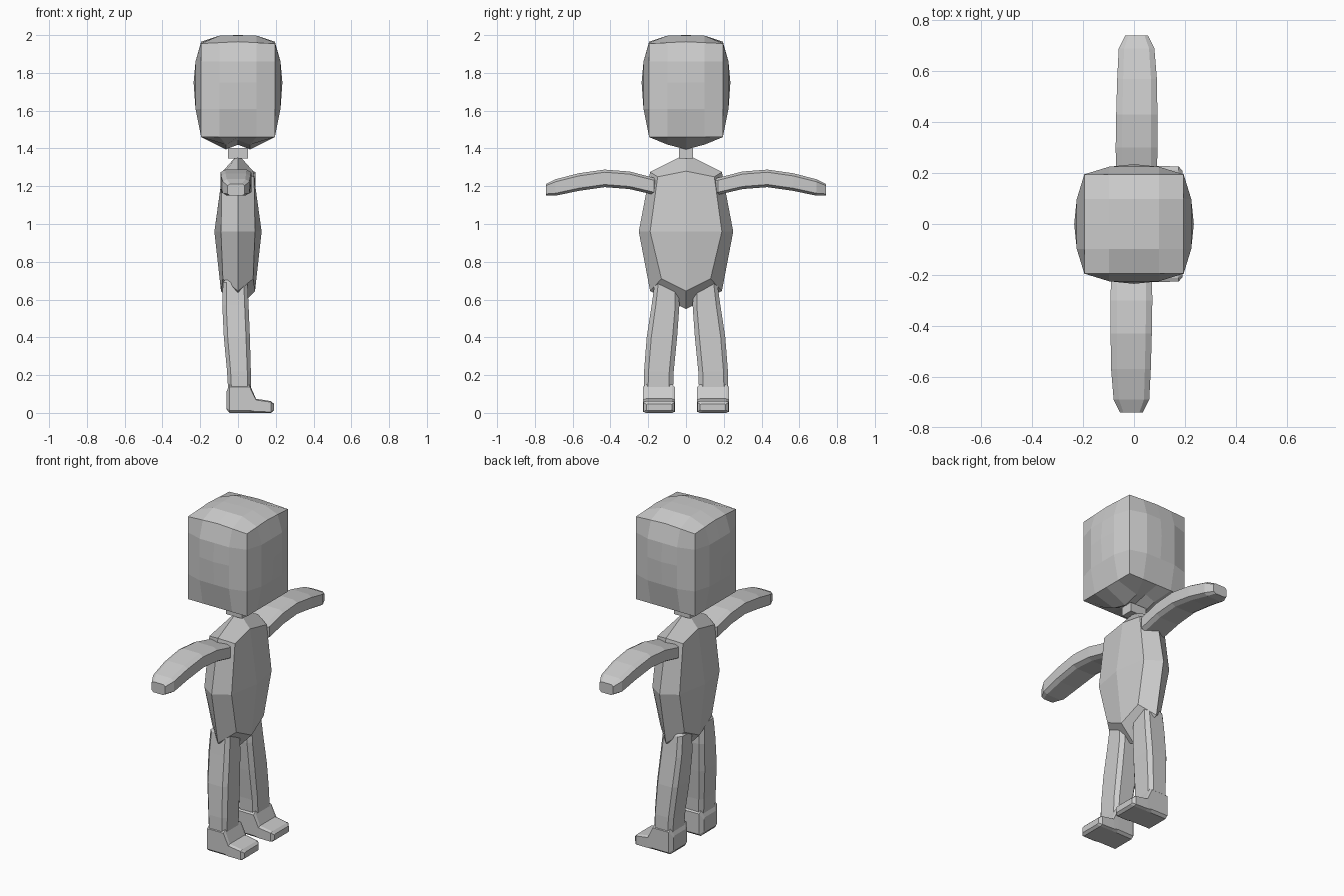
import bpy, bmesh

if "Cube" in bpy.data.objects:
    bpy.data.objects.remove(bpy.data.objects["Cube"])

grey = bpy.data.materials.new("plain grey")
grey.diffuse_color = (0.6, 0.6, 0.6, 1)
grey.use_nodes = True
grey.node_tree.nodes["Principled BSDF"].inputs["Base Color"].default_value = grey.diffuse_color


def finish(name, bm):
    bmesh.ops.recalc_face_normals(bm, faces=bm.faces)
    me = bpy.data.meshes.new(name)
    bm.to_mesh(me)
    bm.free()
    me.materials.append(grey)
    ob = bpy.data.objects.new(name, me)
    bpy.context.collection.objects.link(ob)
    return ob


def shaped_cube(name, cuts, shape):
    """Subdivided cube (-1..1) whose vertices are moved by shape(u, v, w)."""
    bm = bmesh.new()
    bmesh.ops.create_cube(bm, size=2)
    bmesh.ops.subdivide_edges(bm, edges=bm.edges[:], cuts=cuts, use_grid_fill=True)
    for vert in bm.verts:
        vert.co = shape(*vert.co)
    return finish(name, bm)


def limb(name, place, stations, chamfer=0.3):
    """Loft of chamfered boxes; station = (t, u_min, u_max, v_min, v_max)."""
    bm = bmesh.new()
    k = 1 - chamfer
    outline = [(1, -k), (1, k), (k, 1), (-k, 1), (-1, k), (-1, -k), (-k, -1), (k, -1)]
    rings = []
    for t, u0, u1, v0, v1 in stations:
        rings.append([bm.verts.new(place(t, (u0 + u1) / 2 + a * (u1 - u0) / 2,
                                         (v0 + v1) / 2 + b * (v1 - v0) / 2))
                      for a, b in outline])
    for r, s in zip(rings, rings[1:]):
        for i in range(8):
            j = (i + 1) % 8
            bm.faces.new((r[i], r[j], s[j], s[i]))
    bm.faces.new(rings[0])
    bm.faces.new(rings[-1])
    return finish(name, bm)


# Head: bulging cube with a domed top and a saddle-shaped chin
def head_shape(u, v, w):
    rows = {-2: 1.46, -1: 1.61, 0: 1.75, 1: 1.86, 2: 1.955}
    z = rows[round(w * 2)]
    m = max(abs(u), abs(v))
    x = u * 0.235 * (1 - 0.17 * max(v * v, w * w))
    y = v * 0.235 * (1 - 0.17 * max(u * u, w * w))
    if w > 0.9:
        z += 0.045 * (1 - m ** 4) if m < 0.9 else 0.01 * (1 - min(abs(u), abs(v)))
    if w < -0.9 and m < 0.9:
        x *= 0.65
        z = 1.42 - 0.05 * abs(u) + 0.05 * abs(v)
    return x, y, z


shaped_cube("head", 3, head_shape)

# Neck
shaped_cube("neck", 1, lambda u, v, w: (u * 0.053, v * 0.037, 1.375 + w * 0.027))


# Torso: 2x2x2 cube, widest at the waist, pointed at top and bottom
def torso_shape(u, v, w):
    row = round(w)
    kind = (abs(round(u)), abs(round(v)))
    x, y, z = {
        1: {(1, 1): (0.085, 0.15, 1.25), (1, 0): (0.08, 0, 1.28),
            (0, 1): (0, 0.19, 1.275), (0, 0): (0, 0, 1.37)},
        0: {(1, 1): (0.09, 0.19, 0.96), (1, 0): (0.125, 0, 0.96),
            (0, 1): (0, 0.25, 0.96), (0, 0): (0, 0, 0.96)},
        -1: {(1, 1): (0.08, 0.13, 0.71), (1, 0): (0.09, 0, 0.645),
             (0, 1): (0, 0.19, 0.645), (0, 0): (0, 0, 0.55)},
    }[row][kind]
    return x * (1 if u > 0 else -1), y * (1 if v > 0 else -1), z


shaped_cube("torso", 1, torso_shape)

# Stations along each limb
ARM = [(0.13, -0.04, 0.06, 1.175, 1.235), (0.17, -0.07, 0.09, 1.155, 1.245),
       (0.30, -0.072, 0.092, 1.185, 1.278), (0.43, -0.07, 0.092, 1.195, 1.288),
       (0.57, -0.066, 0.09, 1.175, 1.268), (0.69, -0.06, 0.08, 1.15, 1.237),
       (0.74, -0.035, 0.055, 1.15, 1.213)]
LEG = [(0.72, -0.055, 0.03, 0.06, 0.14), (0.69, -0.08, 0.05, 0.04, 0.165),
       (0.57, -0.083, 0.056, 0.035, 0.182), (0.40, -0.075, 0.063, 0.047, 0.208),
       (0.22, -0.058, 0.068, 0.065, 0.222), (0.08, -0.05, 0.068, 0.07, 0.225)]
FOOT = [(-0.062, 0.08, 0.205, 0.02, 0.11), (-0.045, 0.06, 0.228, 0.0, 0.15),
        (0.062, 0.058, 0.228, 0.0, 0.15), (0.095, 0.058, 0.228, 0.0, 0.075),
        (0.175, 0.06, 0.226, 0.0, 0.062), (0.19, 0.075, 0.21, 0.012, 0.048)]

for side, s in (("left", 1), ("right", -1)):
    # Arms are turned copies, legs and feet are mirrored
    limb(side + "_arm", lambda t, u, v: (u * s, t * s, v), ARM)
    limb(side + "_leg", lambda t, u, v: (u, v * s, t), LEG)
    limb(side + "_foot", lambda t, u, v: (t, u * s, v), FOOT, 0.18)
